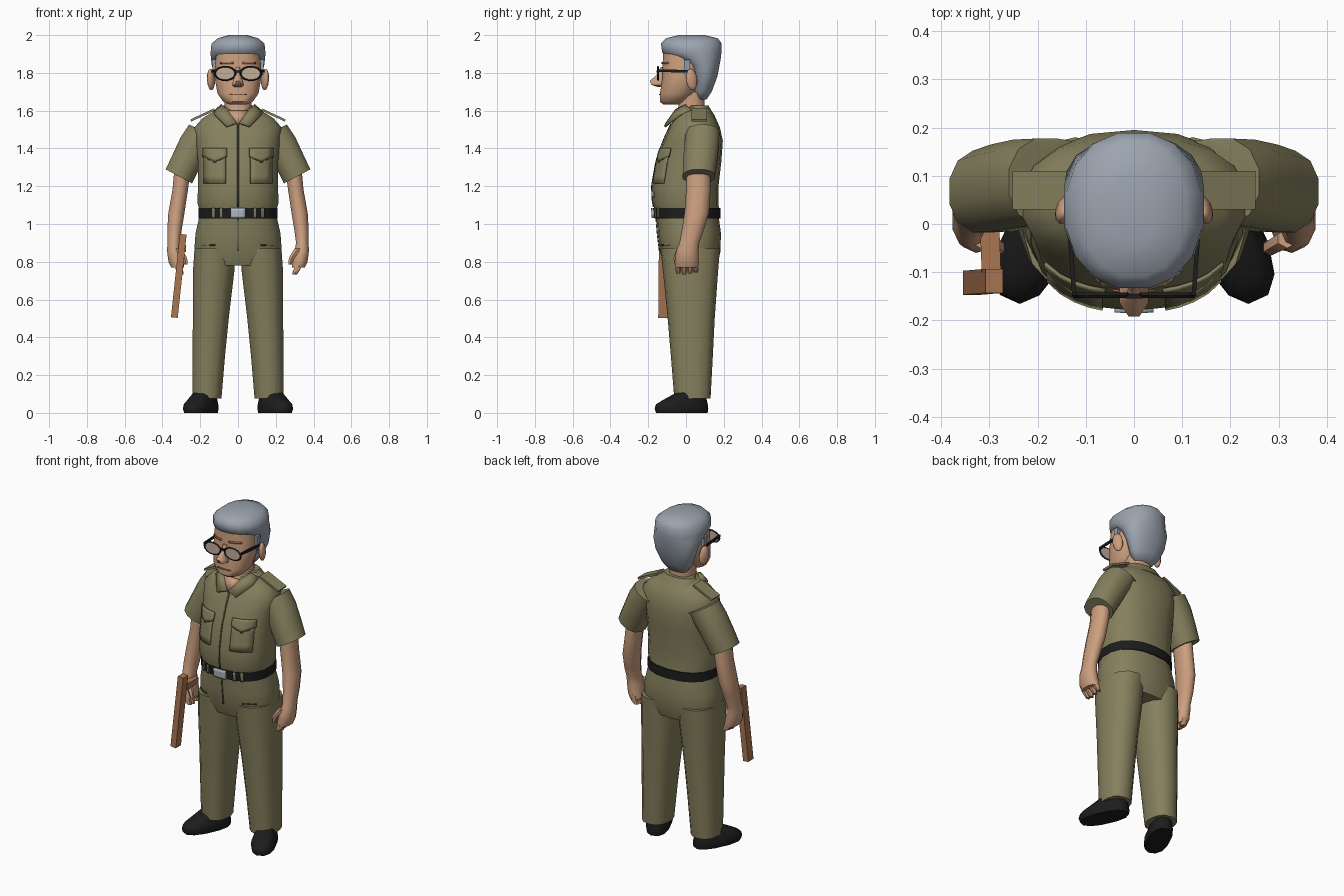
import bpy, bmesh, math
from mathutils import Vector


def mat(name, r, g, b):
    m = bpy.data.materials.new(name)
    m.diffuse_color = (r, g, b, 1)
    return m


OLIVE = mat("olive cloth", 0.235, 0.215, 0.11)
SEAM = mat("dark olive seam", 0.09, 0.08, 0.04)
SKIN = mat("skin", 0.60, 0.345, 0.21)
LIP = mat("lip", 0.36, 0.16, 0.10)
HAIR = mat("grey hair", 0.33, 0.37, 0.43)
BLACK = mat("black leather", 0.012, 0.012, 0.013)
WOOD = mat("wood", 0.40, 0.18, 0.085)
SILVER = mat("silver", 0.45, 0.49, 0.56)
LENS = mat("pale lens", 0.55, 0.42, 0.33)
E = 2.35  # superellipse exponent of the body sections


def finish(ob, m, angle=40):
    ob.data.materials.clear()
    ob.data.materials.append(m)
    bpy.ops.object.select_all(action='DESELECT')
    ob.select_set(True)
    bpy.context.view_layer.objects.active = ob
    bpy.ops.object.shade_smooth_by_angle(angle=math.radians(angle))
    return ob


def mesh(name, verts, faces, m, angle=40, thick=0):
    me = bpy.data.meshes.new(name)
    me.from_pydata(verts, [], faces)
    bm = bmesh.new()
    bm.from_mesh(me)
    bmesh.ops.recalc_face_normals(bm, faces=bm.faces)
    bm.to_mesh(me)
    bm.free()
    ob = bpy.data.objects.new(name, me)
    bpy.context.collection.objects.link(ob)
    if thick:
        sol = ob.modifiers.new("thickness", 'SOLIDIFY')
        sol.thickness = thick
        sol.offset = 0
    return finish(ob, m, angle)


def loft(name, rings, m, n=14, s=1, e=E, tilt=0, angle=50):
    """Rings are (z, centre x, front y, back y, half width)."""
    vs, fs = [], []
    for z, cx, y0, y1, rx in rings:
        for i in range(n):
            a = 2 * math.pi * (i + 0.5) / n
            c, d = math.cos(a), math.sin(a)
            u = math.copysign(abs(c) ** (2 / e), c) * rx
            v = math.copysign(abs(d) ** (2 / e), d) * (y1 - y0) / 2
            vs.append((s * (cx + u * math.cos(tilt)), (y0 + y1) / 2 + v, z + u * math.sin(tilt)))
    for k in range(len(rings) - 1):
        for i in range(n):
            j = (i + 1) % n
            fs.append((k * n + i, k * n + j, k * n + n + j, k * n + n + i))
    fs += [tuple(range(n)), tuple(range((len(rings) - 1) * n, len(rings) * n))]
    return mesh(name, vs, fs, m, angle)


def front(rings, x, z):
    """Front y of a centred loft at x and z."""
    r = sorted(rings)
    for a, b in zip(r, r[1:]):
        if a[0] <= z <= b[0]:
            t = (z - a[0]) / (b[0] - a[0])
            _, cx, y0, y1, rx = [p + (q - p) * t for p, q in zip(a, b)]
            k = max(0, 1 - min(1, abs((x - cx) / rx)) ** E) ** (1 / E)
            return (y0 + y1) / 2 - (y1 - y0) / 2 * k


def patch(name, rings, x0, x1, z0, z1, m, lift=0.004, thick=0.006, point=0, nx=4, nz=4):
    """Thin plate lying on the front of a loft, with an optional pointed lower edge."""
    vs, fs = [], []
    for j in range(nz + 1):
        for i in range(nx + 1):
            x = x0 + (x1 - x0) * i / nx
            low = z0 - point * (1 - abs(2 * i / nx - 1))
            z = low + (z1 - low) * j / nz
            vs.append((x, front(rings, x, z) - lift, z))
    for j in range(nz):
        for i in range(nx):
            a = j * (nx + 1) + i
            fs.append((a, a + 1, a + nx + 2, a + nx + 1))
    return mesh(name, vs, fs, m, thick=thick)


def bar(name, p, q, w, d, m):
    """Square bar from p to q."""
    p, q = Vector(p), Vector(q)
    t = (q - p).normalized()
    ref = Vector((0, 1, 0)) if abs(t.y) < 0.8 else Vector((0, 0, 1))
    v = (ref - t * ref.dot(t)).normalized()
    u = v.cross(t)
    vs = [c + u * w / 2 * a + v * d / 2 * b for c in (p, q) for a, b in ((-1, -1), (1, -1), (1, 1), (-1, 1))]
    fs = [(0, 1, 2, 3), (4, 5, 6, 7)] + [(i, (i + 1) % 4, (i + 1) % 4 + 4, i + 4) for i in range(4)]
    return mesh(name, vs, fs, m, 30)


# Shirt and trousers
SHIRT = [(1.07, 0, -.165, .175, .205), (1.11, 0, -.176, .172, .217), (1.2, 0, -.18, .172, .215),
         (1.33, 0, -.158, .187, .215), (1.44, 0, -.12, .195, .225), (1.51, 0, -.088, .18, .235),
         (1.56, 0, -.062, .158, .19), (1.6, 0, -.04, .13, .125), (1.62, 0, -.025, .115, .095)]
HIPS = [(.78, 0, -.112, .16, .215), (.85, 0, -.138, .182, .235), (.95, 0, -.15, .185, .228),
        (1.05, 0, -.158, .172, .205)]
LEG = [(.075, .165, -.062, .13, .079), (.3, .155, -.08, .142, .088), (.5, .144, -.097, .152, .097),
       (.75, .129, -.122, .17, .112), (.87, .122, -.135, .18, .11)]
loft("shirt", SHIRT, OLIVE, 18)
loft("trouser_hips", HIPS, OLIVE, 18)

# Belt, buckle and loops
BELT = [(1.03, 0, -.168, .182, .212), (1.085, 0, -.172, .182, .212)]
loft("belt", BELT, BLACK, 18)
patch("buckle", BELT, -.04, .04, 1.031, 1.084, SILVER, 0.007, 0.012)
for x in (-.13, -.09, .09, .13):
    patch("belt_loop", BELT, x - .008, x + .008, 1.031, 1.084, OLIVE)

# Shirt opening, pockets and trouser fly
patch("placket", SHIRT, -.004, .004, 1.09, 1.53, SEAM, 0.003, 0.004, nz=12)
patch("fly", HIPS, -.003, .003, .86, 1.03, SEAM, 0.003, 0.004)
for s in (-1, 1):
    patch("chest_pocket", SHIRT, s * .065, s * .18, 1.215, 1.37, OLIVE)
    patch("pocket_flap_seam", SHIRT, s * .06, s * .185, 1.355, 1.4, SEAM, 0.005, 0.005, .032)
    patch("pocket_flap", SHIRT, s * .06, s * .185, 1.36, 1.402, OLIVE, 0.008, 0.006, .03)
    patch("trouser_pocket_seam", HIPS, s * .12, s * .19, .885, .89, SEAM, 0.003, 0.004, nz=1)

# Head
FACE = [(1.632, 0, -.12, -.03, .045), (1.648, 0, -.14, 0, .08), (1.69, 0, -.14, .05, .11),
        (1.78, 0, -.125, .09, .127), (1.86, 0, -.125, .1, .122), (1.95, 0, -.12, .1, .11)]
loft("face", FACE, SKIN, 16)
loft("neck", [(1.52, 0, -.075, .1, .075), (1.6, 0, -.045, .1, .072), (1.7, 0, -.035, .1, .075)], SKIN, 12)
loft("hair", [(1.66, 0, .05, .11, .06), (1.70, 0, .04, .137, .095), (1.78, 0, .035, .167, .128),
              (1.845, 0, 0, .18, .142), (1.88, 0, -.07, .187, .146), (1.905, 0, -.128, .19, .148),
              (1.955, 0, -.136, .192, .143), (1.983, 0, -.11, .172, .11), (2.0, 0, -.04, .1, .05)],
     HAIR, 16, e=2.2, angle=60)
loft("nose", [(1.725, 0, -.15, -.11, .022), (1.737, 0, -.186, -.11, .033), (1.757, 0, -.195, -.11, .029),
              (1.79, 0, -.158, -.11, .015), (1.83, 0, -.135, -.11, .012)], SKIN, 8, e=2)
patch("mouth", FACE, -.045, .045, 1.682, 1.688, LIP, 0.002, 0.004, nz=1)
for s in (-1, 1):
    bpy.ops.mesh.primitive_uv_sphere_add(segments=10, ring_count=6, radius=1,
                                         location=(s * .143, .03, 1.765), rotation=(.15, 0, s * .35))
    ear = bpy.context.object
    ear.name = "ear"
    ear.scale = (.02, .032, .058)
    finish(ear, SKIN)
    bar("sideburn", (s * .122, .005, 1.79), (s * .128, .005, 1.87), .02, .03, HAIR)
    patch("eyebrow", FACE, s * .025, s * .095, 1.848, 1.858, LIP, 0.003, 0.005, nz=1)

    # Glasses
    bpy.ops.mesh.primitive_torus_add(major_segments=14, minor_segments=4, major_radius=.05, minor_radius=.006,
                                     location=(s * .068, -.148, 1.797), rotation=(math.pi / 2, 0, 0))
    rim = bpy.context.object
    rim.name = "glasses_rim"
    rim.scale = (1.1, .72, 1)
    finish(rim, BLACK)
    bpy.ops.mesh.primitive_cylinder_add(vertices=14, radius=.05, depth=.005,
                                        location=(s * .068, -.147, 1.797), rotation=(math.pi / 2, 0, 0))
    lens = bpy.context.object
    lens.name = "glasses_lens"
    lens.scale = (1.08, .7, 1)
    finish(lens, LENS)
    bar("glasses_arm", (s * .124, -.148, 1.812), (s * .136, .02, 1.808), .009, .014, BLACK)
bar("glasses_bridge", (-.018, -.15, 1.808), (.018, -.15, 1.808), .01, .01, BLACK)

# Collar, open neck and shoulder straps
mesh("open_neck", [(-.055, -.055, 1.6), (.055, -.055, 1.6), (0, -.098, 1.525)], [(0, 1, 2)], SKIN, thick=.008)
loft("collar_back", [(1.57, 0, -.02, .155, .13), (1.6, 0, -.005, .135, .115), (1.628, 0, .01, .118, .095)], OLIVE, 14)
for s in (-1, 1):
    mesh("collar_flap", [(s * .085, .0, 1.63), (s * .058, -.052, 1.605), (s * .006, -.102, 1.535),
                         (s * .062, -.112, 1.515), (s * .125, -.03, 1.578), (s * .12, .03, 1.6)],
         [(0, 1, 4, 5), (1, 2, 3, 4)], OLIVE, thick=.012)
    bar("shoulder_strap", (s * .125, .07, 1.606), (s * .25, .07, 1.548), .012, .08, OLIVE)

    # Sleeves
    loft("sleeve", [(1.47, .15, .0, .175, .08), (1.485, .182, -.005, .18, .09), (1.42, .228, -.01, .178, .088),
                    (1.33, .275, -.018, .168, .083), (1.252, .313, -.02, .155, .082)], OLIVE, 12, s, 2.2, .49)
    # Arms and hands
    loft("arm", [(1.28, .295, .0, .13, .045), (1.18, .306, .0, .13, .043), (1.06, .326, -.008, .122, .045),
                 (.97, .336, -.022, .095, .04), (.9, .34, -.035, .07, .034), (.86, .338, -.052, .066, .04),
                 (.8, .328, -.06, .068, .042), (.77, .32, -.058, .066, .036)], SKIN, 10, s, 2.1)
    for i in range(4):
        y = -.056 + i * .031
        loft("finger", [(.732 + .006 * abs(i - 1), .30, y + .004, y + .026, .014), (.76, .313, y, y + .03, .02),
                        (.80, .325, y, y + .03, .022)], SKIN, 6, s, 2)
    loft("thumb", [(.785, .276, -.06, -.034, .01), (.82, .283, -.066, -.032, .016),
                   (.87, .318, -.05, -.01, .022)], SKIN, 6, s, 2)

    # Trouser legs
    loft("trouser_leg", LEG, OLIVE, 14, s)
    # Shoes turned outwards
    shoe = loft("shoe", [(0, 0, -.155, .135, .064), (.022, 0, -.162, .138, .07), (.045, 0, -.155, .135, .068),
                         (.068, 0, -.115, .13, .06), (.115, 0, -.02, .12, .054)], BLACK, 12, 1, 2.4)
    shoe.location = (s * .192, -.013, 0)
    shoe.rotation_euler = (0, 0, s * .43)

# Wooden baton with side handle
bar("baton", (-.29, -.118, .945), (-.337, -.122, .505), .036, .05, WOOD)
bar("baton_handle", (-.296, -.1, .87), (-.3, .015, .87), .04, .035, WOOD)
